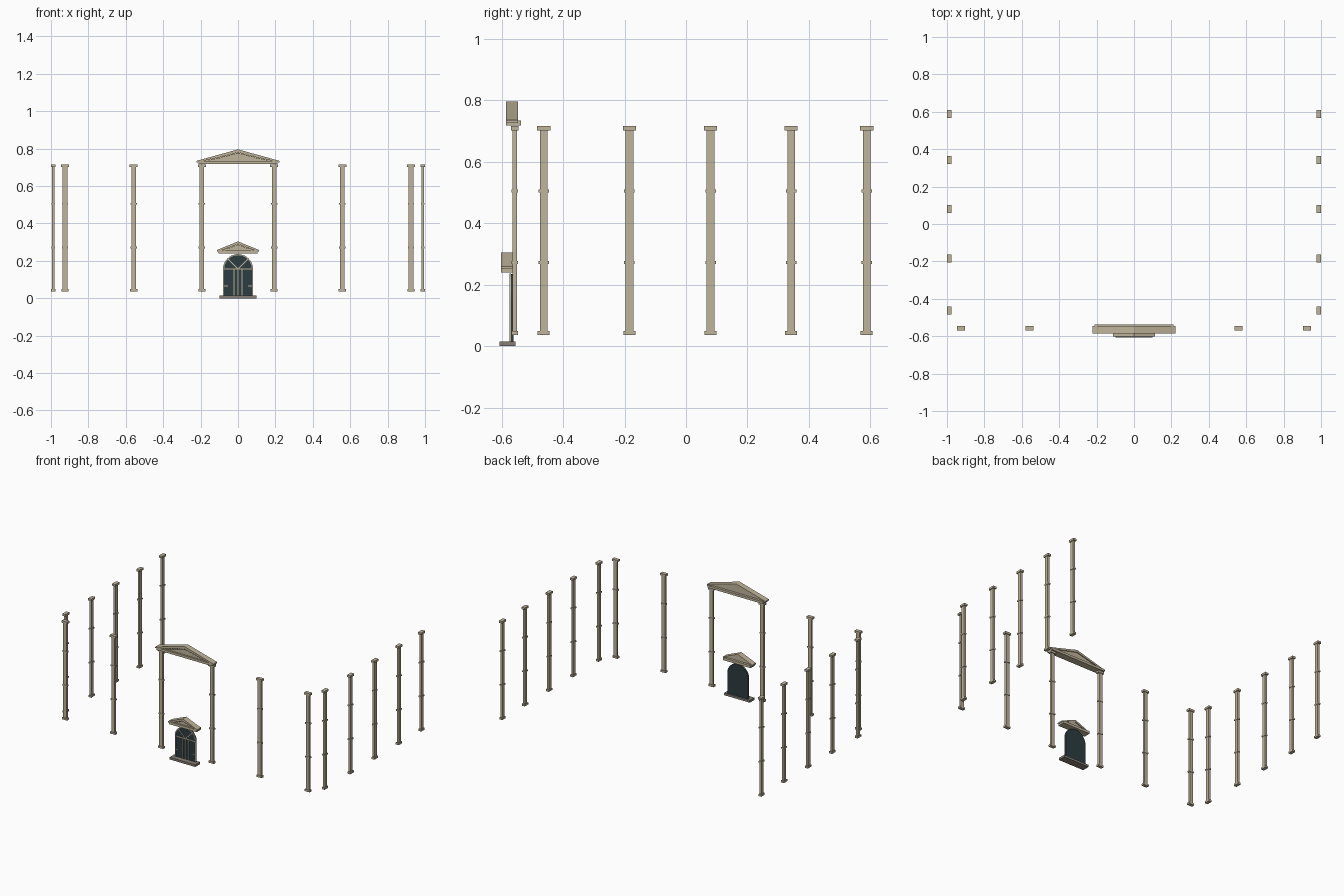
import bpy, bmesh, math

cube = bpy.data.objects.get("Cube")
if cube:
    bpy.data.objects.remove(cube, do_unlink=True)


def material(name, color):
    m = bpy.data.materials.new(name)
    m.use_nodes = True
    m.diffuse_color = (*color, 1)
    m.node_tree.nodes["Principled BSDF"].inputs["Base Color"].default_value = (*color, 1)
    return m


STONE = material("warm stone", (0.53, 0.46, 0.33))
STEP = material("grey brown step", (0.24, 0.21, 0.18))
DOOR = material("dark teal door", (0.025, 0.045, 0.052))


def finish(name, bm, mat):
    bmesh.ops.recalc_face_normals(bm, faces=bm.faces)
    mesh = bpy.data.meshes.new(name)
    bm.to_mesh(mesh)
    bm.free()
    mesh.materials.append(mat)
    obj = bpy.data.objects.new(name, mesh)
    bpy.context.collection.objects.link(obj)
    return obj


def add_box(bm, center, size):
    verts = bmesh.ops.create_cube(bm, size=1)["verts"]
    bmesh.ops.scale(bm, vec=size, verts=verts)
    bmesh.ops.translate(bm, vec=center, verts=verts)
    return verts


def add_prism(bm, points, front, back):
    """Extrude an x-z outline from front to back along y."""
    face = bm.faces.new([bm.verts.new((x, front, z)) for x, z in points])
    ext = bmesh.ops.extrude_face_region(bm, geom=[face])["geom"]
    verts = [v for v in ext if isinstance(v, bmesh.types.BMVert)]
    bmesh.ops.translate(bm, vec=(0, back - front, 0), verts=verts)


def pilaster(name, x, y, sideways):
    bm = bmesh.new()
    # width, depth, bottom, top of shaft, base, two bands and capital
    for w, d, low, high in ((0.025, 0.015, 0.04, 0.71), (0.039, 0.022, 0.036, 0.049),
                            (0.034, 0.020, 0.267, 0.277), (0.034, 0.020, 0.50, 0.51),
                            (0.043, 0.025, 0.702, 0.716)):
        size = (d, w, high - low) if sideways else (w, d, high - low)
        add_box(bm, (x, y, (low + high) / 2), size)
    finish(name, bm, STONE)


# Pilasters along the front and both sides
for side, s in (("left", 1), ("right", -1)):
    for i, x in enumerate((0.193, 0.558, 0.925)):
        pilaster(f"front_pilaster_{side}_{i + 1}", s * x, -0.557, False)
    for i, y in enumerate((-0.463, -0.184, 0.08, 0.342, 0.588)):
        pilaster(f"side_pilaster_{side}_{i + 1}", s * 0.9875, y, True)


def pediment(name, half, low, eave, apex, front, back, rake, teeth):
    """Gable with ledge, raking cornice, recessed panel and dentils."""
    rear = back - 0.010
    bm = bmesh.new()
    add_box(bm, (0, (front + back) / 2, (low + eave) / 2),
            (half * 1.9, back - front, eave - low))
    finish(name + "_ledge", bm, STONE)

    bm = bmesh.new()
    base = eave - rake * 0.5
    add_prism(bm, [(-half, base), (-half, base + rake * 0.6), (0, apex),
                   (half, base + rake * 0.6), (half, base), (0, apex - rake)], front, rear)
    finish(name + "_cornice", bm, STONE)

    bm = bmesh.new()
    add_prism(bm, [(-half * 0.94, eave - 0.002), (0, apex - rake * 0.6),
                   (half * 0.94, eave - 0.002)], front + 0.012, rear - 0.006)
    finish(name + "_panel", bm, STONE)

    bm = bmesh.new()
    slope = (apex - rake - base) / half
    pitch = half * 0.72 / teeth
    for i in range(teeth):
        for s in (1, -1):
            x = (i + 0.5) * pitch
            z = apex - rake - slope * x - rake * 0.15
            add_box(bm, (s * x, front + 0.008, z), (pitch * 0.5, 0.01, rake * 0.55))
    finish(name + "_dentils", bm, STONE)


pediment("upper_pediment", 0.222, 0.717, 0.733, 0.796, -0.585, -0.536, 0.016, 12)
pediment("door_pediment", 0.111, 0.24, 0.257, 0.304, -0.602, -0.553, 0.014, 6)

# Doorstep
bm = bmesh.new()
add_box(bm, (0, -0.58, 0.0075), (0.196, 0.052, 0.015))
finish("doorstep", bm, STEP)


SPRING = 0.156


def arch(radius, low):
    arc = [(radius * math.cos(math.pi * i / 20), SPRING + radius * math.sin(math.pi * i / 20))
           for i in range(21)]
    return [(radius, low)] + arc + [(-radius, low)]


# Arched door panel
bm = bmesh.new()
add_prism(bm, arch(0.079, 0.012), -0.571, -0.562)
finish("door_panel", bm, DOOR)

# Arched trim around the panel
bm = bmesh.new()
outer, inner = arch(0.080, 0.015), arch(0.074, 0.015)
for i in range(len(outer) - 1):
    add_prism(bm, [outer[i], outer[i + 1], inner[i + 1], inner[i]], -0.574, -0.569)
bmesh.ops.remove_doubles(bm, verts=bm.verts, dist=0.00001)
finish("door_trim", bm, STONE)

# Glazing bars, fan bars and small side brackets
bm = bmesh.new()
add_box(bm, (0, -0.572, SPRING), (0.15, 0.004, 0.006))
add_box(bm, (0, -0.572, 0.085), (0.004, 0.004, 0.14))
for s in (1, -1):
    add_box(bm, (s * 0.022, -0.572, 0.085), (0.005, 0.004, 0.14))
    add_box(bm, (s * 0.064, -0.572, 0.065), (0.02, 0.004, 0.005))
    a = math.radians(45)
    dx, dz = math.cos(a), math.sin(a)
    w, r = 0.0022, 0.075
    add_prism(bm, [(s * -w * dz, SPRING + w * dx), (s * w * dz, SPRING - w * dx),
                   (s * (r * dx + w * dz), SPRING + r * dz - w * dx),
                   (s * (r * dx - w * dz), SPRING + r * dz + w * dx)], -0.574, -0.570)
finish("door_bars", bm, STONE)
